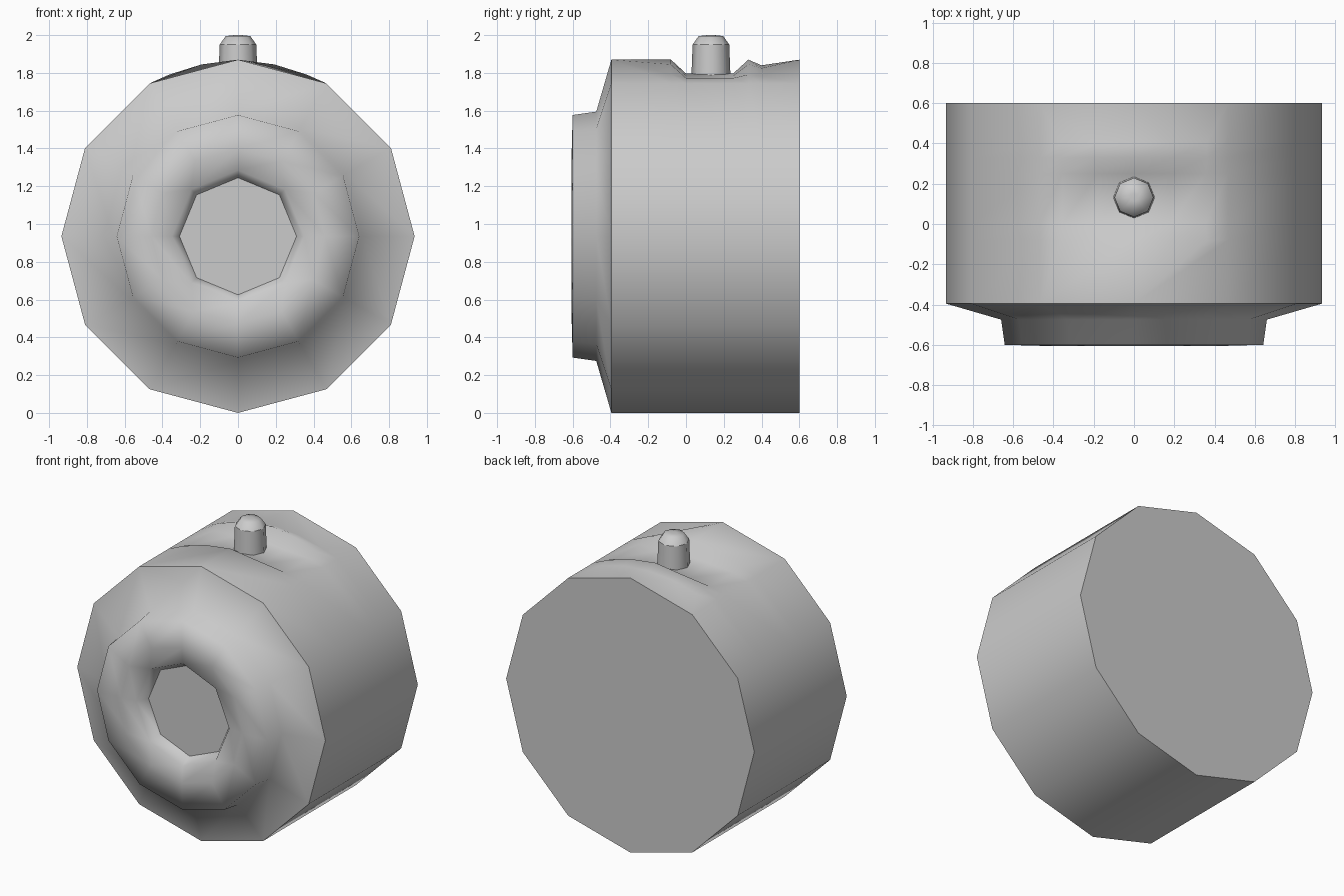
import bpy, bmesh
from math import sin, cos, radians

if "Cube" in bpy.data.objects:
    bpy.data.objects.remove(bpy.data.objects["Cube"])

R, ZC = 0.935, 0.935          # drum radius and height of its axis


def make_object(name, bm):
    bmesh.ops.recalc_face_normals(bm, faces=bm.faces[:])
    for f in bm.faces:
        f.smooth = True
    mesh = bpy.data.meshes.new(name)
    bm.to_mesh(mesh)
    bm.free()
    ob = bpy.data.objects.new(name, mesh)
    bpy.context.collection.objects.link(ob)
    return ob


def polygon(n, r, y):
    return [(360 * i / n, r, y) for i in range(n)]


def grooved(y, top, mid, side):
    """12-sided section with extra points that shape the curved top."""
    extra = [(0, top), (12, mid), (23, side), (337, side), (348, mid)]
    pts = extra + [(a, R) for a in range(30, 331, 30)]
    return [(a, r, y) for a, r in sorted(pts)]


def loft(sections, place, sharp=()):
    """Join neighbouring sections, even when their point counts differ."""
    bm = bmesh.new()
    loops = [[bm.verts.new(place(*p)) for p in s] for s in sections]
    for k in range(len(loops) - 1):
        A, B = loops[k], loops[k + 1]
        a = [p[0] for p in sections[k]] + [360]
        b = [p[0] for p in sections[k + 1]] + [360]
        i = j = 0
        while i < len(A) or j < len(B):
            na = a[i + 1] if i < len(A) else 999
            nb = b[j + 1] if j < len(B) else 999
            va, vb = A[i % len(A)], B[j % len(B)]
            if abs(na - nb) < 1e-6:
                i, j = i + 1, j + 1
                bm.faces.new((va, A[i % len(A)], B[j % len(B)], vb))
            elif na < nb:
                i += 1
                bm.faces.new((va, A[i % len(A)], vb))
            else:
                j += 1
                bm.faces.new((va, B[j % len(B)], vb))
    bm.faces.new(loops[0])
    bm.faces.new(loops[-1])
    for k in sharp:
        L = loops[k]
        for i, v in enumerate(L):
            e = bm.edges.get((v, L[(i + 1) % len(L)]))
            if e:
                e.smooth = False
    return bm


# Drum: recessed octagonal floor, raised front ring, taper, body with top groove
sections = [
    polygon(8, 0.31, -0.52),
    polygon(8, 0.35, -0.595),
    polygon(12, 0.46, -0.605),
    polygon(12, 0.642, -0.60),
    polygon(12, 0.66, -0.475),
    polygon(12, R, -0.395),
    grooved(-0.08, R, 0.93, 0.93),
    grooved(0.0, 0.862, 0.868, 0.91),
    grooved(0.25, 0.862, 0.868, 0.91),
    grooved(0.33, R, 0.93, 0.93),
    grooved(0.40, 0.905, 0.91, 0.92),
    polygon(12, R, 0.60),
]
drum = make_object("drum_body", loft(
    sections,
    lambda a, r, y: (r * sin(radians(a)), y, ZC + r * cos(radians(a))),
    sharp=(0, 5, 11)))

# Top pin: eight-sided post with a bevelled cap
pin = make_object("top_pin", loft(
    [polygon(8, 0.105, 1.74), polygon(8, 0.097, 1.95), polygon(8, 0.065, 1.995),
     polygon(8, 0.02, 2.0)],
    lambda a, r, z: (r * sin(radians(a)), 0.132 + r * cos(radians(a)), z),
    sharp=(0, 1)))
